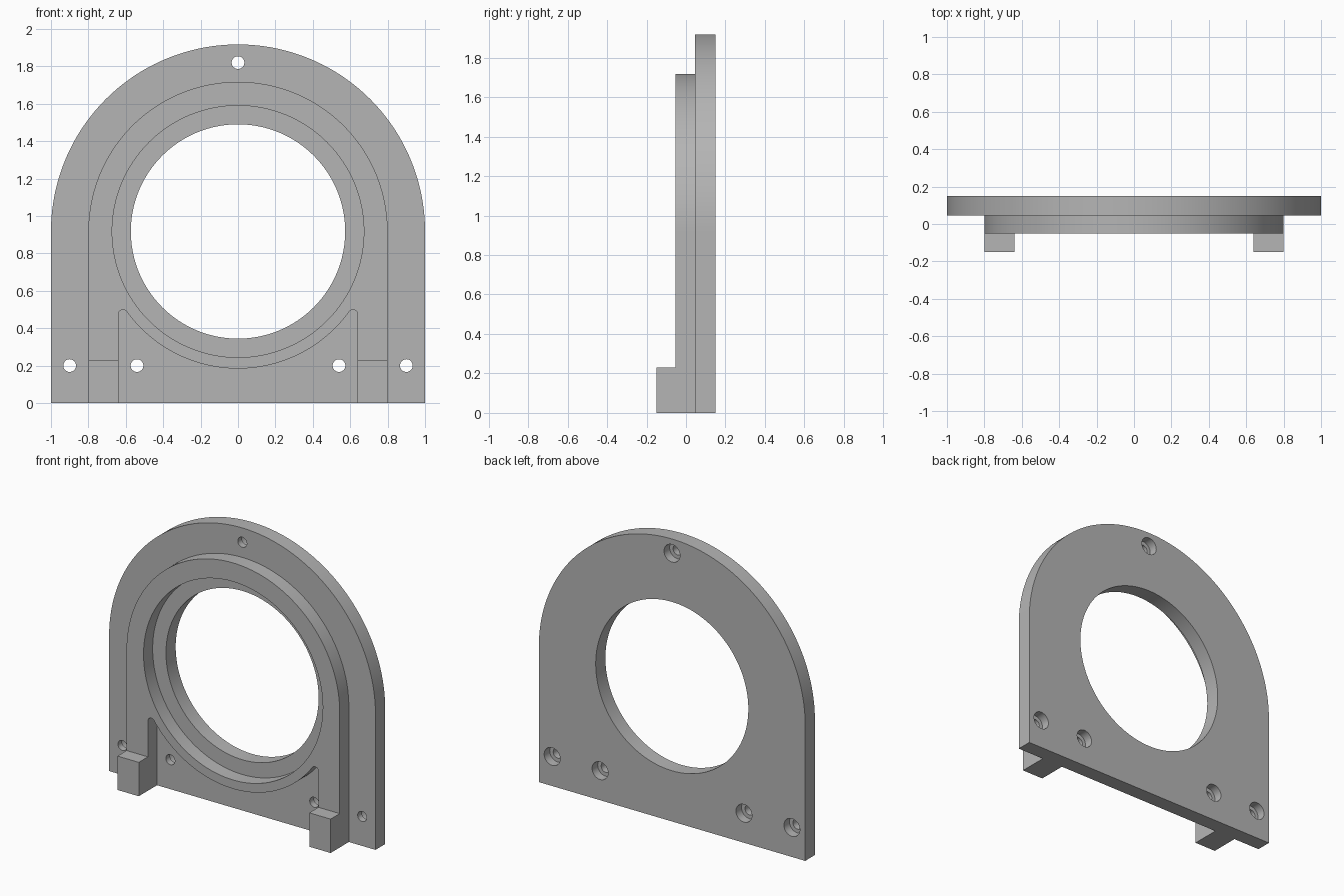
import bpy, bmesh
from math import pi, radians, sin, cos, atan2, sqrt

if "Cube" in bpy.data.objects:
    bpy.data.objects.remove(bpy.data.objects["Cube"], do_unlink=True)

# Depth layers, front to back, and the bore axis height
FOOT_FRONT, FRAME_FRONT, PLATE_FRONT, BACK = -0.15, -0.052, 0.046, 0.15
AXIS = 0.917
SEGS = 128

metal = bpy.data.materials.new("plain grey")
metal.use_nodes = True
grey = (0.46, 0.46, 0.46, 1)
metal.diffuse_color = grey
metal.node_tree.nodes["Principled BSDF"].inputs["Base Color"].default_value = grey


def arc(cx, cz, r, start, end, n):
    return [(cx + r * cos(start + (end - start) * i / n),
             cz + r * sin(start + (end - start) * i / n)) for i in range(n + 1)]


def prism(name, outline, y0, y1):
    """Extrude an (x, z) outline from y0 to y1."""
    bm = bmesh.new()
    face = bm.faces.new([bm.verts.new((x, y0, z)) for x, z in outline])
    ext = bmesh.ops.extrude_face_region(bm, geom=[face])
    verts = [g for g in ext["geom"] if isinstance(g, bmesh.types.BMVert)]
    bmesh.ops.translate(bm, vec=(0, y1 - y0, 0), verts=verts)
    bmesh.ops.recalc_face_normals(bm, faces=bm.faces[:])
    mesh = bpy.data.meshes.new(name)
    bm.to_mesh(mesh)
    bm.free()
    mesh.materials.append(metal)
    obj = bpy.data.objects.new(name, mesh)
    bpy.context.collection.objects.link(obj)
    return obj


def cylinder(x, z, r, y0, y1, n):
    return prism("hole_cutter", arc(x, z, r, 0, 2 * pi, n)[:-1], y0, y1)


def select_only(obj):
    bpy.ops.object.select_all(action='DESELECT')
    obj.select_set(True)
    bpy.context.view_layer.objects.active = obj


def cut(obj, cutter):
    mod = obj.modifiers.new("cut", 'BOOLEAN')
    mod.operation, mod.solver, mod.object = 'DIFFERENCE', 'EXACT', cutter
    select_only(obj)
    bpy.ops.object.modifier_apply(modifier=mod.name)
    bpy.data.objects.remove(cutter, do_unlink=True)


# Arched back plate with the main bore
plate = prism("back_plate", [(-1, 0), (1, 0)] + arc(0, AXIS, 1, 0, pi, SEGS),
              PLATE_FRONT, BACK)
cut(plate, cylinder(0, AXIS, 0.573, -1, 1, SEGS))

# Bolt holes, counterbored from the back
for x, z in [(-0.9, 0.2), (-0.54, 0.2), (0.54, 0.2), (0.9, 0.2), (0, 1.82)]:
    cut(plate, cylinder(x, z, 0.034, -1, 1, 32))
    cut(plate, cylinder(x, z, 0.06, BACK - 0.06, 1, 32))

# Raised frame: arch with two legs and a ring hanging between them.
# A small round joins each leg's inner side to the ring.
LEG_IN, LEG_OUT, RING, ROUND = 0.64, 0.8, 0.733, 0.025
rx = LEG_IN - ROUND
rz = -sqrt((RING + ROUND) ** 2 - rx ** 2)
touch = atan2(rz, rx)
leg_round = arc(rx, AXIS + rz, ROUND, 0, touch + pi, 12)
ring_bottom = arc(0, AXIS, RING, touch, -pi - touch, 64)
mirrored = [(-x, z) for x, z in reversed(leg_round)]
outline = ([(LEG_IN, 0)] + leg_round + ring_bottom[1:-1] + mirrored
           + [(-LEG_IN, 0), (-LEG_OUT, 0)]
           + arc(0, AXIS, LEG_OUT, pi, 0, SEGS) + [(LEG_OUT, 0)])
frame = prism("raised_frame", outline, FRAME_FRONT, PLATE_FRONT)
cut(frame, cylinder(0, AXIS, 0.673, -1, 1, SEGS))

# Block feet in front of the legs
feet = []
for side, name in ((1, "left_foot"), (-1, "right_foot")):
    a, b = side * LEG_IN, side * LEG_OUT
    feet.append(prism(name, [(a, 0), (b, 0), (b, 0.23), (a, 0.23)],
                      FOOT_FRONT, FRAME_FRONT))

for obj in (plate, frame):
    select_only(obj)
    bpy.ops.object.shade_smooth_by_angle(angle=radians(30))
